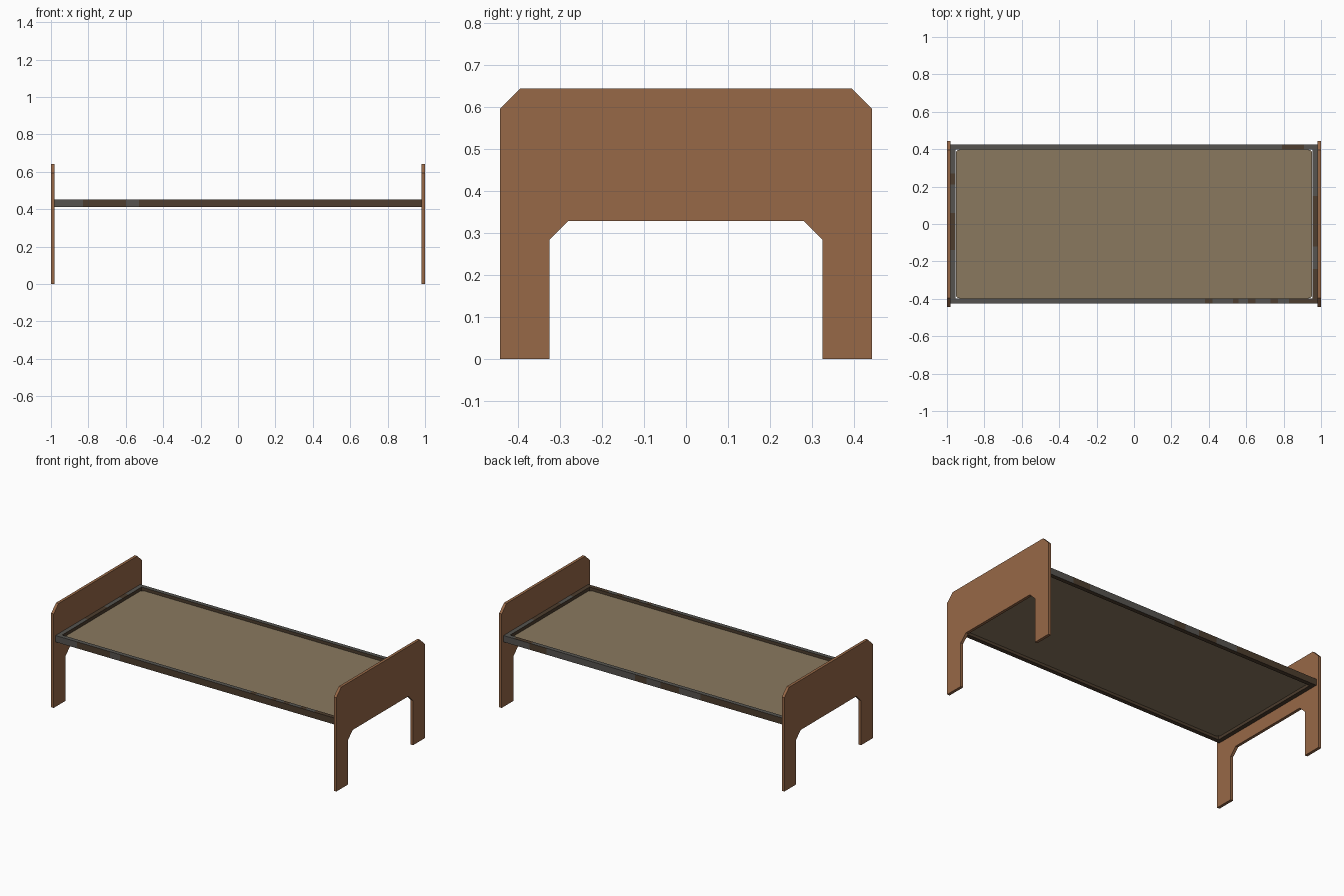
import bpy, bmesh, math

if "Cube" in bpy.data.objects:
    bpy.data.objects.remove(bpy.data.objects["Cube"])


def material(name, rgb):
    # sRGB 0-255 converted to linear
    lin = [((c / 255 + 0.055) / 1.055) ** 2.4 for c in rgb]
    m = bpy.data.materials.new(name)
    m.diffuse_color = (*lin, 1)
    m.use_nodes = True
    m.node_tree.nodes["Principled BSDF"].inputs["Base Color"].default_value = m.diffuse_color
    return m


WOOD = material("warm_wood", (151, 104, 71))
CANVAS = material("tan_canvas", (138, 121, 95))
STEEL = material("grey_steel", (86, 84, 80))
RUST = material("brown_rust", (77, 61, 46))


def finish(bm, name, mats):
    bmesh.ops.recalc_face_normals(bm, faces=bm.faces)
    me = bpy.data.meshes.new(name)
    bm.to_mesh(me)
    bm.free()
    for m in mats:
        me.materials.append(m)
    ob = bpy.data.objects.new(name, me)
    bpy.context.collection.objects.link(ob)
    return ob


def prism(name, points, depth, mat):
    # extrude a closed 3D outline along a vector
    bm = bmesh.new()
    face = bm.faces.new([bm.verts.new(p) for p in points])
    ext = bmesh.ops.extrude_face_region(bm, geom=[face], use_keep_orig=True)
    moved = [v for v in ext["geom"] if isinstance(v, bmesh.types.BMVert)]
    bmesh.ops.translate(bm, verts=moved, vec=depth)
    return finish(bm, name, [mat])


def rail(name, lo, hi, axis, rust):
    # box cut along its length; rust maps a face direction to rusty ranges
    bm = bmesh.new()
    bmesh.ops.create_cube(bm, size=1)
    for v in bm.verts:
        for i in range(3):
            v.co[i] = hi[i] if v.co[i] > 0 else lo[i]
    normal = [0, 0, 0]
    normal[axis] = 1
    for c in sorted({c for ranges in rust.values() for r in ranges for c in r}):
        if lo[axis] < c < hi[axis]:
            co = [0, 0, 0]
            co[axis] = c
            bmesh.ops.bisect_plane(bm, geom=bm.verts[:] + bm.edges[:] + bm.faces[:],
                                   plane_co=co, plane_no=normal)
    ob = finish(bm, name, [STEEL, RUST])
    for p in ob.data.polygons:
        i = max(range(3), key=lambda k: abs(p.normal[k]))
        side = ("+" if p.normal[i] > 0 else "-") + "xyz"[i]
        c = p.center[axis]
        p.material_index = int(any(a < c < b for a, b in rust.get(side, [])))
    return ob


# headboard and footboard: chamfered panel with arched leg opening
half = [(0.280, 0.328), (0.325, 0.283), (0.325, 0), (0.443, 0), (0.443, 0.595), (0.395, 0.643)]
outline = half + [(-y, z) for y, z in reversed(half)]
T = 0.018
for name, x in (("headboard", -1.0), ("footboard", 1.0 - T)):
    prism(name, [(x, y, z) for y, z in outline], (T, 0, 0), WOOD)

# metal frame rails with rusty patches
X, Y, W, Z0, Z1 = 0.982, 0.425, 0.027, 0.411, 0.452
ALL = [(-1, 1)]
rail("front_rail", (-X, -Y, Z0), (X, -Y + W, Z1), 0, {
    "-y": [(-0.83, -0.60), (-0.53, 1)], "+y": ALL, "-z": ALL,
    "+z": [(0.38, 0.42), (0.53, 0.56), (0.61, 0.65), (0.73, 0.77), (0.83, 0.98)]})
rail("back_rail", (-X, Y - W, Z0), (X, Y, Z1), 0, {
    "+y": [(0.68, 0.80), (-0.02, 0.06), (-0.25, -0.12), (-1, -0.40)],
    "-y": ALL, "-z": ALL, "+z": [(0.79, 0.91)]})
rail("head_rail", (-X, -Y + W, Z0), (-X + W, Y - W, Z1), 1, {
    "+x": ALL, "-z": ALL, "+z": [(-0.14, 0.06), (0.21, 0.27)]})
rail("foot_rail", (X - W, -Y + W, Z0), (X, Y - W, Z1), 1, {
    "-x": ALL, "-z": ALL, "+z": [(-0.40, -0.24), (-0.12, 0.15)]})

# sunken canvas sheet with rounded corners
R, PX, PY = 0.02, 0.953, 0.397
sheet = []
for k, (sx, sy) in enumerate(((1, 1), (-1, 1), (-1, -1), (1, -1))):
    for j in range(4):
        a = math.radians(90 * k + 30 * j)
        sheet.append((sx * (PX - R) + R * math.cos(a), sy * (PY - R) + R * math.sin(a), 0.428))
prism("canvas_sheet", sheet, (0, 0, 0.005), CANVAS)
